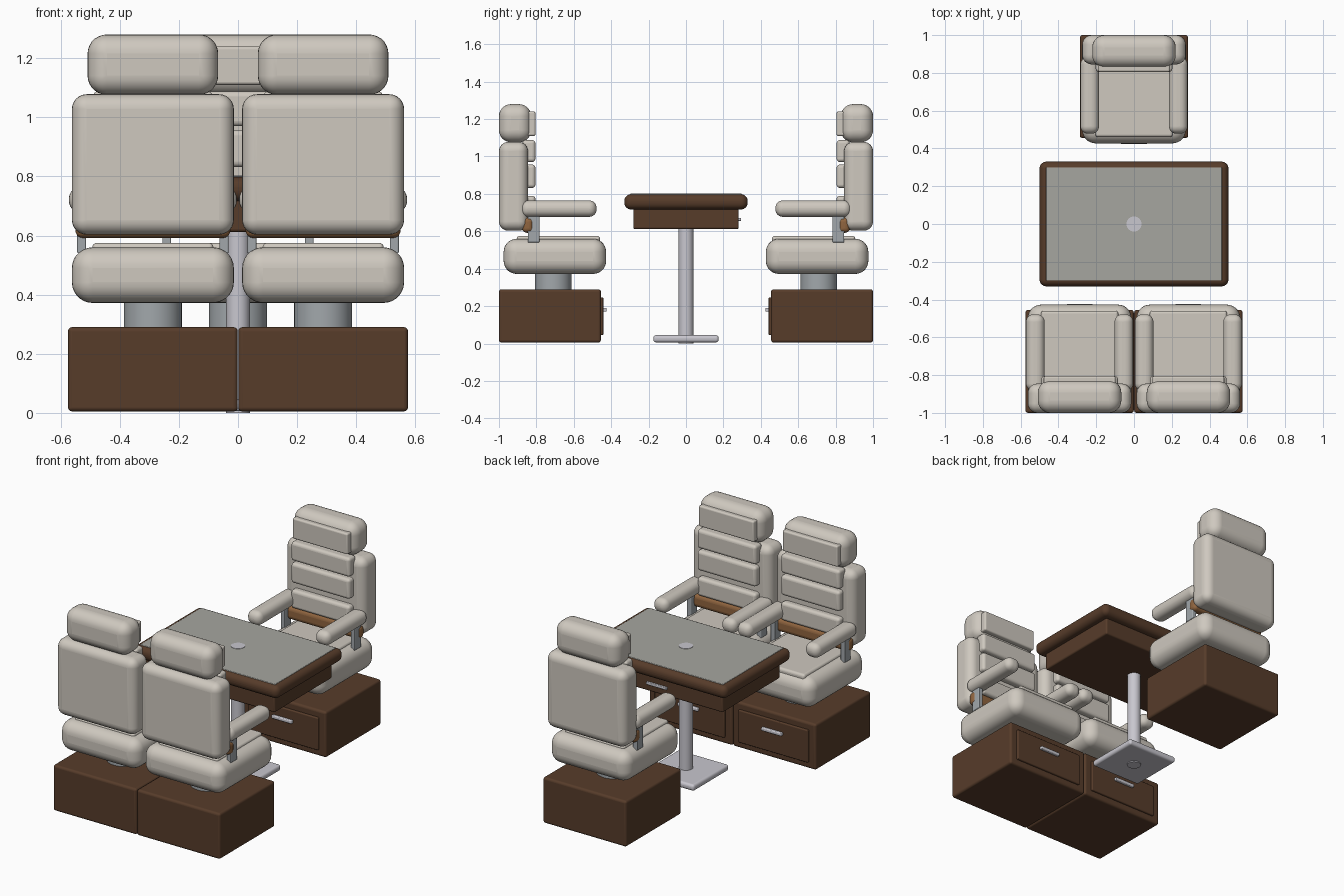
import bpy, math
from mathutils import Matrix, Vector

if "Cube" in bpy.data.objects:
    bpy.data.objects.remove(bpy.data.objects["Cube"])


def material(name, rgb):
    m = bpy.data.materials.new(name)
    m.diffuse_color = (*rgb, 1)
    m.use_nodes = True
    m.node_tree.nodes["Principled BSDF"].inputs["Base Color"].default_value = m.diffuse_color
    return m


CREAM = material("cream_leather", (0.62, 0.58, 0.52))
BROWN = material("dark_wood", (0.095, 0.045, 0.023))
TRIM = material("light_wood", (0.28, 0.13, 0.05))
INLAY = material("table_inlay", (0.38, 0.38, 0.35))
STEEL = material("steel", (0.36, 0.39, 0.41))
SILVER = material("silver", (0.58, 0.57, 0.62))


def finish(ob, mat, bevel, segs):
    ob.data.materials.append(mat)
    if bevel:
        b = ob.modifiers.new("round", 'BEVEL')
        b.width, b.segments, b.limit_method = bevel, segs, 'ANGLE'
        b.angle_limit = math.radians(40)
    bpy.ops.object.shade_smooth_by_angle(angle=math.radians(35))
    if bevel:
        ob.modifiers.new("normals", 'WEIGHTED_NORMAL').keep_sharp = True
    return ob


def box(name, x, y, z, mat, bevel=0.0, segs=5):
    """Rounded box from (min, max) ranges on each axis."""
    lo, hi = Vector((x[0], y[0], z[0])), Vector((x[1], y[1], z[1]))
    bpy.ops.mesh.primitive_cube_add(size=1, location=(lo + hi) / 2)
    ob = bpy.context.object
    ob.name = name
    ob.data.transform(Matrix.Diagonal((*(hi - lo), 1)))
    return finish(ob, mat, bevel, segs)


def cylinder(name, r, y, z, mat):
    bpy.ops.mesh.primitive_cylinder_add(vertices=48, radius=r, depth=z[1] - z[0],
                                        location=(0, y, sum(z) / 2))
    ob = bpy.context.object
    ob.name = name
    return finish(ob, mat, 0, 1)


def sym(w):
    return (-w, w)


# One seat, facing +y and centred on x = 0
seat = [
    box("seat_base", sym(0.287), (-1.0, -0.455), (0.005, 0.29), BROWN, 0.014, 4),
    box("seat_drawer", sym(0.24), (-0.47, -0.442), (0.045, 0.247), BROWN, 0.006, 3),
    box("drawer_handle", sym(0.07), (-0.445, -0.424), (0.17, 0.19), SILVER, 0.005, 3),
    cylinder("seat_pedestal", 0.098, -0.71, (0.28, 0.42), STEEL),
    box("seat_cushion", sym(0.274), (-0.975, -0.427), (0.372, 0.56), CREAM, 0.07, 7),
    box("cushion_pad", sym(0.205), (-0.905, -0.46), (0.53, 0.575), CREAM, 0.015, 4),
    box("seat_back", sym(0.274), (-1.0, -0.845), (0.603, 1.078), CREAM, 0.05, 6),
    box("headrest", sym(0.221), (-1.0, -0.828), (1.076, 1.28), CREAM, 0.065, 7),
    box("headrest_pad", sym(0.19), (-0.86, -0.805), (1.11, 1.24), CREAM, 0.01, 4),
]
for z in ((0.97, 1.088), (0.832, 0.957), (0.675, 0.79)):
    seat.append(box("back_pad", sym(0.203), (-0.875, -0.805), z, CREAM, 0.018, 4))
trim = box("lumbar_trim", sym(0.262), (-0.876, -0.815), (0.592, 0.675), TRIM, 0.025, 5)
seat.append(trim)
# Armrests with their posts
for s in (-1, 1):
    seat.append(box("armrest", sorted((s * 0.185, s * 0.284)), (-0.884, -0.478),
                    (0.677, 0.765), CREAM, 0.04, 6))
    seat.append(box("armrest_post", sorted((s * 0.226, s * 0.256)), (-0.846, -0.784),
                    (0.54, 0.72), STEEL, 0.004, 2))

# Two seats side by side at the front, one turned round at the back
bpy.context.view_layer.update()
places = [("front_right", Matrix.Translation((0.288, 0, 0))),
          ("front_left", Matrix.Translation((-0.288, 0, 0))),
          ("back", Matrix.Rotation(math.pi, 4, 'Z'))]
for part in seat:
    home, label = part.matrix_world.copy(), part.name.split(".")[0]
    for i, (tag, mat) in enumerate(places):
        ob = part if i == 0 else part.copy()
        if i:
            bpy.context.collection.objects.link(ob)
        ob.name = f"{tag}_{label}"
        ob.matrix_world = mat @ home

# Table
box("table_top", sym(0.5), sym(0.33), (0.717, 0.798), BROWN, 0.036, 7)
box("table_inlay", sym(0.465), sym(0.3), (0.76, 0.801), INLAY, 0.003, 2)
box("table_apron", sym(0.45), sym(0.282), (0.612, 0.725), BROWN, 0.01, 4)
box("apron_handle", sym(0.07), (0.275, 0.295), (0.655, 0.672), SILVER, 0.004, 3)
cylinder("table_column", 0.04, 0, (0.004, 0.803), SILVER)
box("table_foot", sym(0.175), sym(0.175), (0.006, 0.045), SILVER, 0.015, 4)
# Floor contact pad under the column
cylinder("foot_pad", 0.041, 0, (0.0, 0.02), SILVER)
